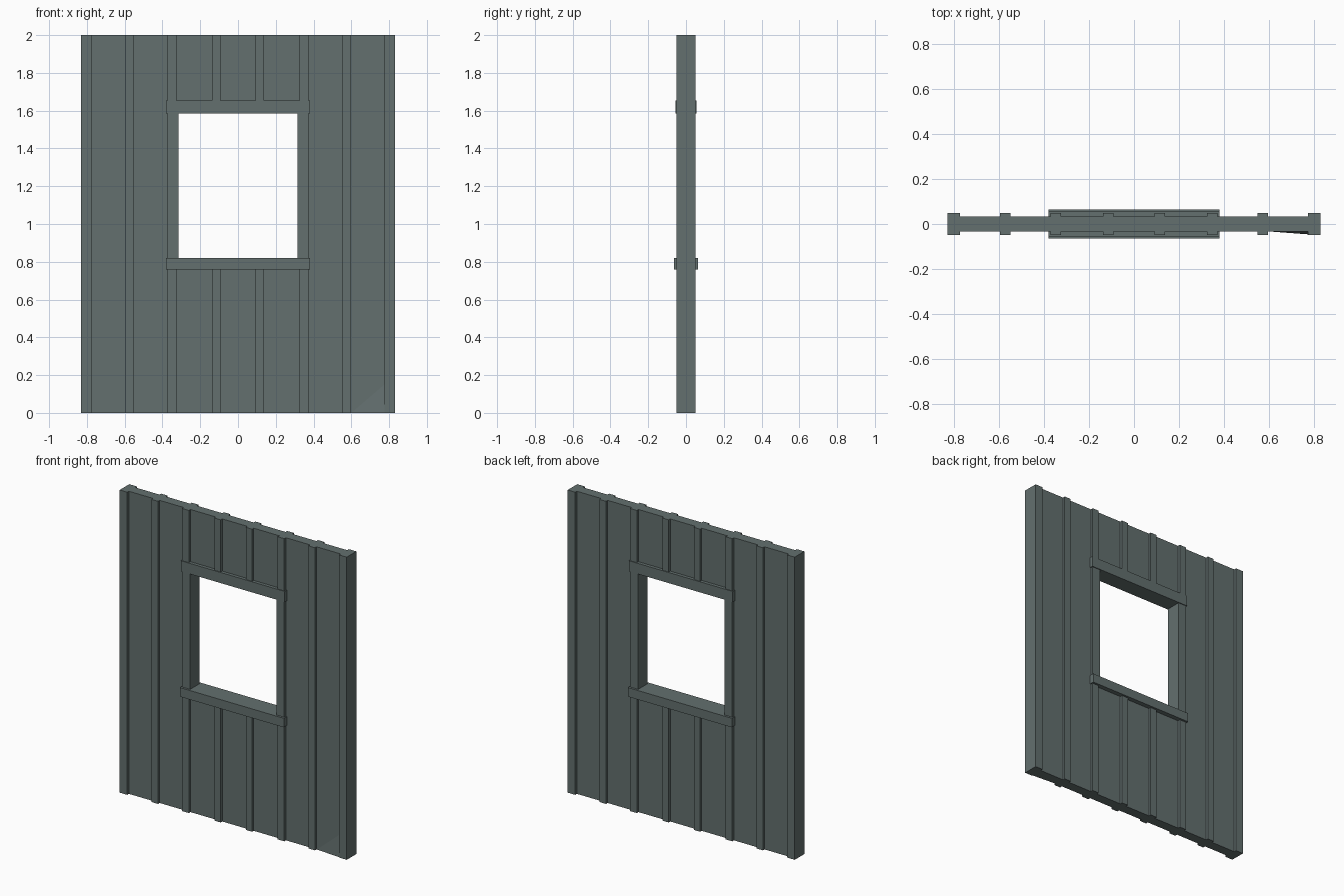
import bpy, bmesh

if "Cube" in bpy.data.objects:
    bpy.data.objects.remove(bpy.data.objects["Cube"])

# One weathered slate colour for the whole wall
mat = bpy.data.materials.new("slate_grey_wood")
mat.diffuse_color = (0.125, 0.16, 0.157, 1)
mat.use_nodes = True
mat.node_tree.nodes["Principled BSDF"].inputs["Base Color"].default_value = mat.diffuse_color

PANEL, BATTEN, HEADER, SILL = 0.033, 0.05, 0.055, 0.064   # half depths
W_X, W_LOW, W_HIGH = 0.315, 0.82, 1.585                   # window opening
SILL_Z, HEAD_Z, TRIM_X = 0.76, 1.655, 0.38


def finish(name, bm):
    bmesh.ops.recalc_face_normals(bm, faces=bm.faces[:])
    me = bpy.data.meshes.new(name)
    bm.to_mesh(me)
    bm.free()
    me.materials.append(mat)
    ob = bpy.data.objects.new(name, me)
    bpy.context.collection.objects.link(ob)
    return ob


def box(name, x, y, z):
    """Box from (low, high) pairs."""
    bm = bmesh.new()
    bmesh.ops.create_cube(bm, size=1)
    for v in bm.verts:
        v.co = [r[0] if c < 0 else r[1] for c, r in zip(v.co, (x, y, z))]
    return finish(name, bm)


def both_faces(name, x, z):
    """Raised strip on the front and on the back of the wall."""
    box(name + "_front", x, (-BATTEN, -PANEL), z)
    box(name + "_back", x, (PANEL, BATTEN), z)


full = (-PANEL, PANEL)

# Wall panels around the window
box("panel_left", (-0.775, -W_X), full, (0, 2))
box("panel_right", (W_X, 0.775), full, (0, 2))
box("panel_below", (-W_X, W_X), full, (0, SILL_Z))
box("panel_above", (-W_X, W_X), full, (HEAD_Z, 2))

# Thick end posts
box("end_post_left", (-0.83, -0.775), (-BATTEN, BATTEN), (0, 2))
box("end_post_right", (0.775, 0.83), (-BATTEN, BATTEN), (0, 2))

# Vertical battens: full height outside, split by the window inside
for s, side in ((-1, "left"), (1, "right")):
    def span(a, b):
        return tuple(sorted((s * a, s * b)))
    both_faces("outer_batten_" + side, span(0.55, 0.597), (0, 2))
    for part, z in (("lower", (0, SILL_Z)), ("upper", (HEAD_Z, 2))):
        both_faces(f"{part}_batten_{side}", span(0.325, 0.373), z)
        both_faces(f"{part}_inner_batten_{side}", span(0.092, 0.138), z)
    both_faces("window_trim_" + side, span(W_X, 0.373), (W_LOW, W_HIGH))

# Window header and deeper sill
box("window_header", (-TRIM_X, TRIM_X), (-HEADER, HEADER), (W_HIGH, HEAD_Z))
box("window_sill", (-TRIM_X, TRIM_X), (-SILL, SILL), (SILL_Z, W_LOW))

# Warped board corner at the lower right of the front
bm = bmesh.new()
a, b, c, d = [bm.verts.new(p) for p in (
    (0.60, -PANEL, 0), (0.775, -PANEL, 0),
    (0.775, -PANEL, 0.15), (0.775, -0.046, 0))]
for f in ((a, b, c), (a, d, b), (b, d, c), (a, c, d)):
    bm.faces.new(f)
finish("warped_corner", bm)
